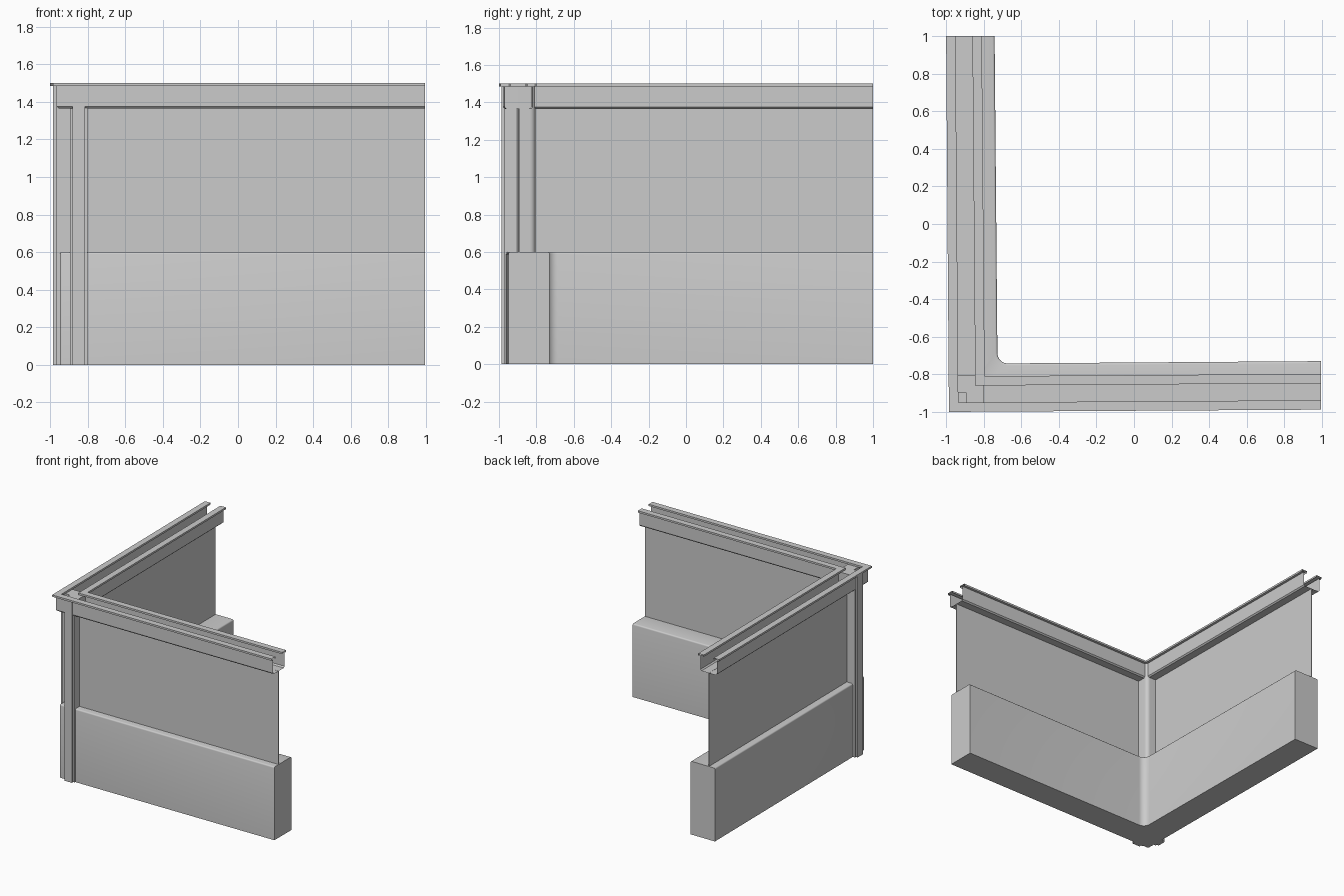
import bpy, bmesh, math

if "Cube" in bpy.data.objects:
    bpy.data.objects.remove(bpy.data.objects["Cube"])

# Centre line of the L-shaped wall: right end, corner, back end
A, C, B = (0.995, -0.893), (-0.89, -0.905), (-0.905, 1.0)


def offset_path(t):
    """Centre line moved by t towards the inside of the L (mitred)."""
    return [(A[0], A[1] + t), (C[0] + t, C[1] + t), (B[0] + t, B[1])]


def finish(name, bm, smooth=True):
    bmesh.ops.recalc_face_normals(bm, faces=bm.faces)
    mesh = bpy.data.meshes.new(name)
    bm.to_mesh(mesh)
    bm.free()
    ob = bpy.data.objects.new(name, mesh)
    bpy.context.collection.objects.link(ob)
    if smooth:
        bpy.ops.object.select_all(action='DESELECT')
        ob.select_set(True)
        bpy.context.view_layer.objects.active = ob
        bpy.ops.object.shade_smooth_by_angle(angle=math.radians(35))
    return ob


def sweep(name, profile, closed=False):
    """Sweep a (offset, height) profile round the L."""
    bm = bmesh.new()
    rows = [[bm.verts.new((x, y, z)) for x, y in offset_path(t)] for t, z in profile]
    n = len(rows)
    for i in range(n if closed else n - 1):
        a, b = rows[i], rows[(i + 1) % n]
        for j in range(2):
            bm.faces.new((a[j], a[j + 1], b[j + 1], b[j]))
    if closed:
        for j in (0, 2):
            bm.faces.new([r[j] for r in rows])
    return finish(name, bm, smooth=False)


def prism(outline, z0, z1):
    bm = bmesh.new()
    face = bm.faces.new([bm.verts.new((x, y, z0)) for x, y in outline])
    top = bmesh.ops.extrude_face_region(bm, geom=[face])['geom']
    bmesh.ops.translate(bm, vec=(0, 0, z1 - z0),
                        verts=[v for v in top if isinstance(v, bmesh.types.BMVert)])
    return bm


def arc(cx, cy, r, a0, a1, n=8):
    return [(cx + r * math.cos(math.radians(a0 + (a1 - a0) * i / n)),
             cy + r * math.sin(math.radians(a0 + (a1 - a0) * i / n))) for i in range(n + 1)]


# Thick lower base with a rounded inner corner and softened top edges
outer, inner = offset_path(-0.057), offset_path(0.163)
r_in, r_out = 0.055, 0.012
(ix, iy), (ox, oy) = inner[1], outer[1]
outline = [outer[0], inner[0]]
outline += arc(ix + r_in, iy + r_in, r_in, 270, 180)
outline += [inner[2], outer[2]]
outline += arc(ox + r_out, oy + r_out, r_out, 180, 270, 4)
bm = prism(outline, 0, 0.6)
top_edges = []
for e in bm.edges:
    p, q = e.verts[0].co, e.verts[1].co
    at_end = min(p.x, q.x) > 0.99 or min(p.y, q.y) > 0.99
    if min(p.z, q.z) > 0.59 and not at_end:
        top_edges.append(e)
bmesh.ops.bevel(bm, geom=top_edges, offset=0.011, segments=3, profile=0.5, affect='EDGES')
finish("lower_base", bm)

# Thin wall panel
sweep("wall_panel", [(-0.003, 0.55), (0.003, 0.55), (0.003, 1.366), (-0.003, 1.366)], closed=True)

# Open-topped channel rail with flat lips
half = [(-0.045, 1.485), (-0.045, 1.5), (-0.095, 1.5), (-0.095, 1.485),
        (-0.075, 1.485), (-0.075, 1.375), (-0.065, 1.365)]
sweep("top_rail", half + [(-t, z) for t, z in reversed(half)])

# Corner post: two stepped arms, recessed outer corner, rounded inner corner
arm = [(0.095, -0.07), (0.082, -0.07), (0.082, -0.087), (0.015, -0.087),
       (0.015, -0.07), (0.002, -0.07), (0.002, 0.002)]
post = arm + [(v, u) for u, v in reversed(arm[:-1])]
post += arc(0.065, 0.065, 0.03, 90, 0, 6)
finish("corner_post", prism([(-0.897 + u, -0.9 + v) for u, v in post], 0, 1.484))
